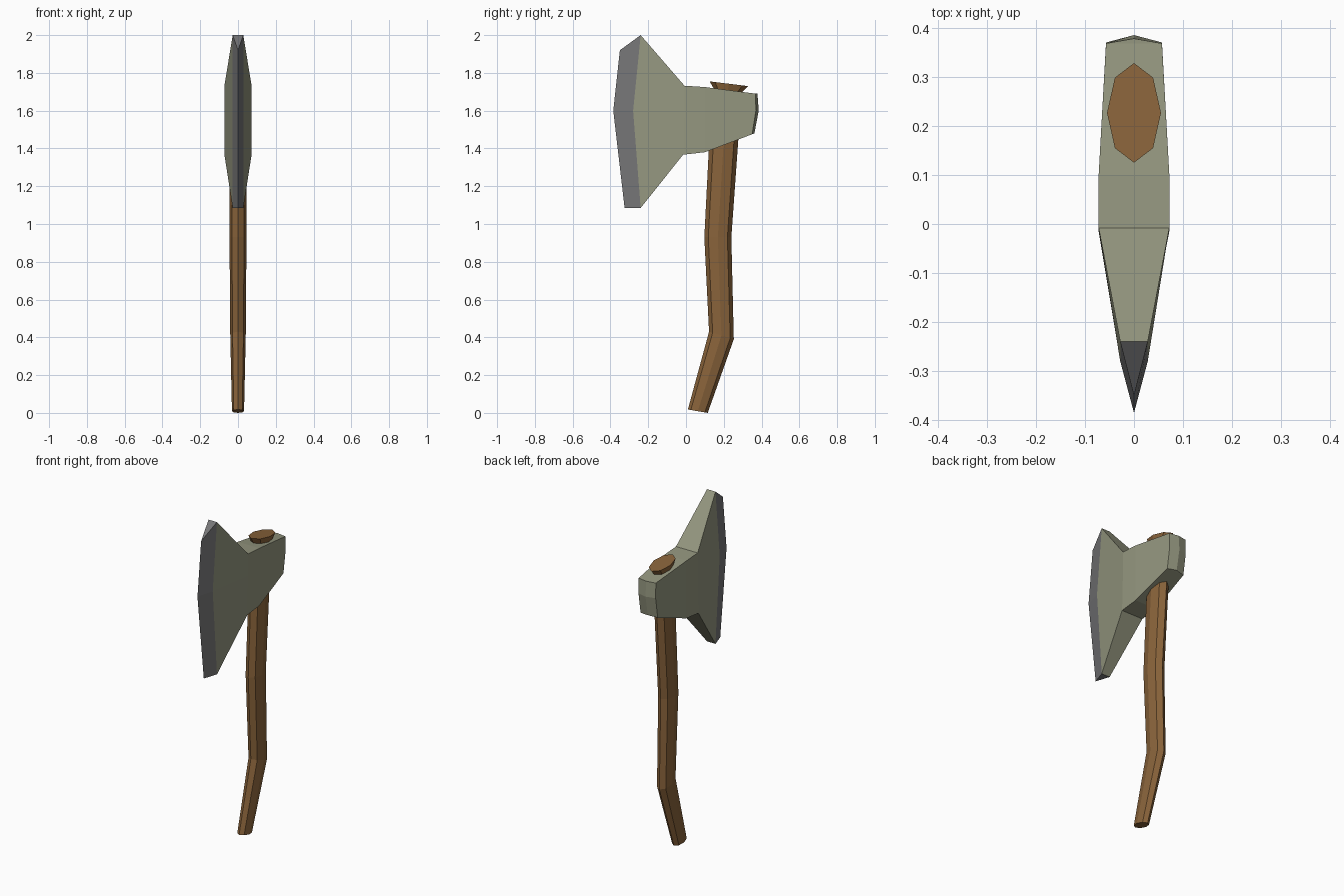
import bpy, bmesh, math

cube = bpy.data.objects.get("Cube")
if cube:
    bpy.data.objects.remove(cube, do_unlink=True)


def material(name, rgb):
    mat = bpy.data.materials.new(name)
    mat.use_nodes = True
    mat.diffuse_color = (*rgb, 1)
    mat.node_tree.nodes["Principled BSDF"].inputs["Base Color"].default_value = (*rgb, 1)
    return mat


def loft(name, rings, mats, rule=lambda i: 0, caps=False):
    """Skin closed rings of equal size; rule(i) gives the material of span i."""
    bm = bmesh.new()
    rows = [[bm.verts.new(p) for p in ring] for ring in rings]
    n = len(rows[0])
    for i, (a, b) in enumerate(zip(rows, rows[1:])):
        for j in range(n):
            k = (j + 1) % n
            bm.faces.new((a[j], a[k], b[k], b[j])).material_index = rule(i)
    if caps:
        bm.faces.new(rows[0])
        bm.faces.new(rows[-1])
    bmesh.ops.remove_doubles(bm, verts=bm.verts, dist=0.0005)
    bmesh.ops.recalc_face_normals(bm, faces=bm.faces)
    mesh = bpy.data.meshes.new(name)
    bm.to_mesh(mesh)
    bm.free()
    for mat in mats:
        mesh.materials.append(mat)
    obj = bpy.data.objects.new(name, mesh)
    bpy.context.collection.objects.link(obj)
    return obj


wood = material("brown wood", (0.25, 0.125, 0.043))
iron = material("olive grey iron", (0.30, 0.31, 0.215))
steel = material("sharpened steel", (0.18, 0.18, 0.185))


# Axe head: half width, then (y, z) of the top, middle and bottom corners
def head_ring(half, *profile):
    right = [(half, y, z) for y, z in profile]
    return right + [(-x, y, z) for x, y, z in reversed(right)]


head = [
    head_ring(0, (0.378, 1.69), (0.385, 1.6), (0.362, 1.48)),
    head_ring(0.057, (0.368, 1.69), (0.37, 1.6), (0.35, 1.475)),
    head_ring(0.072, (0.1, 1.725), (0.1, 1.6), (0.1, 1.38)),
    head_ring(0.072, (-0.008, 1.732), (-0.008, 1.6), (-0.015, 1.367)),
    head_ring(0.028, (-0.24, 2.0), (-0.28, 1.6), (-0.24, 1.085)),
    head_ring(0, (-0.35, 1.92), (-0.385, 1.6), (-0.325, 1.085)),
]
loft("axe_head", head, [iron, steel], lambda i: int(i == len(head) - 2))


# Handle: eight-sided rings between a front and a back point (y, z)
def handle_ring(half, front, back):
    ring = []
    for i in range(8):
        angle = i * math.tau / 8
        t = (1 - math.cos(angle)) / 2
        ring.append((half * math.sin(angle),
                     front[0] + t * (back[0] - front[0]),
                     front[1] + t * (back[1] - front[1])))
    return ring


handle = [
    handle_ring(0.032, (0.01, 0.018), (0.115, 0)),
    handle_ring(0.041, (0.122, 0.43), (0.253, 0.39)),
    handle_ring(0.045, (0.097, 0.93), (0.24, 0.93)),
    handle_ring(0.045, (0.122, 1.42), (0.275, 1.42)),
    handle_ring(0.046, (0.148, 1.715), (0.295, 1.695)),
    handle_ring(0.055, (0.125, 1.755), (0.328, 1.73)),
]
loft("handle", handle, [wood], caps=True)
